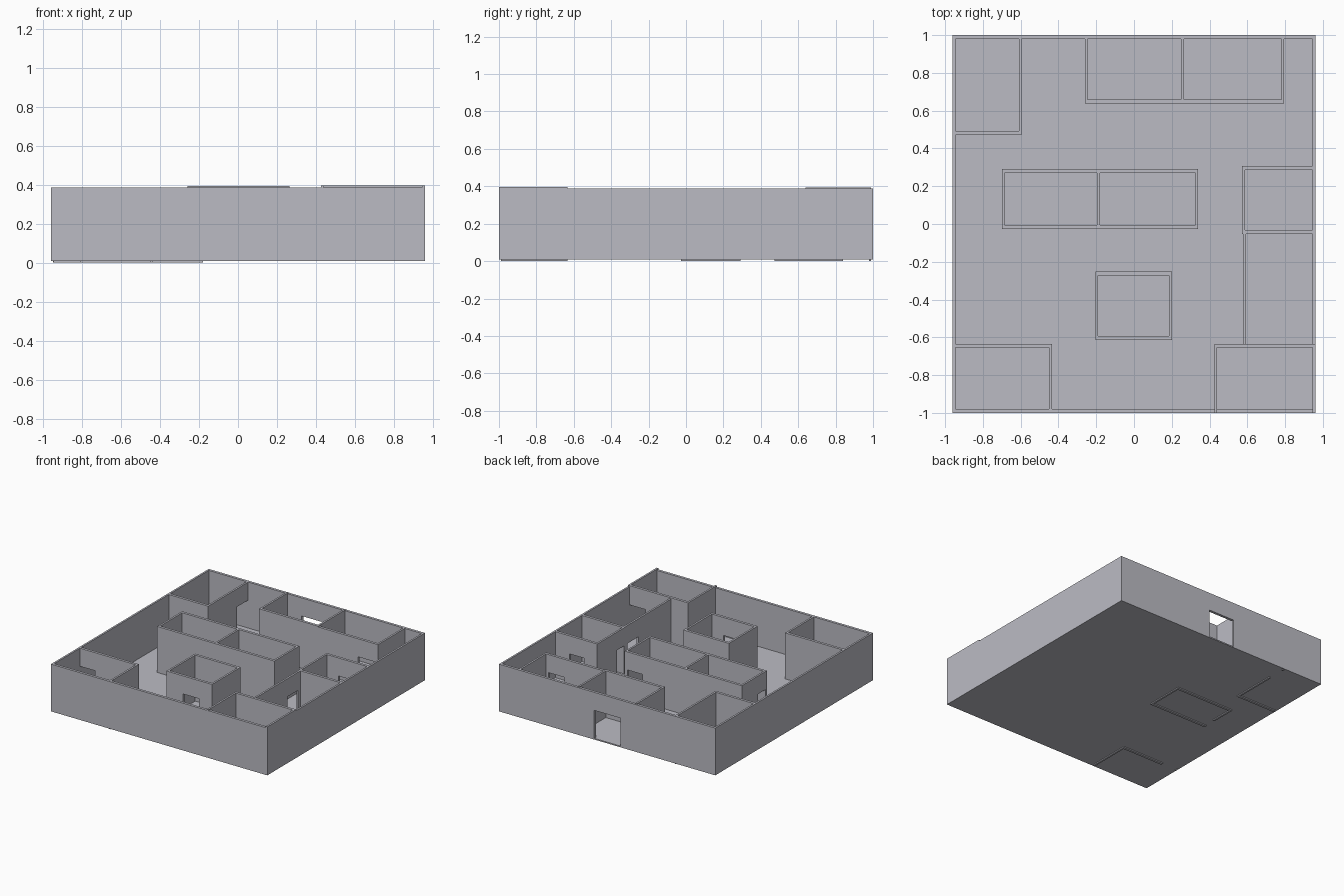
import bpy, bmesh
from mathutils import Matrix, Vector

old = bpy.data.objects.get("Cube")
if old:
    bpy.data.objects.remove(old)

# One plaster grey for the whole building
grey = bpy.data.materials.new("plaster_grey")
grey.use_nodes = True
colour = (0.5, 0.5, 0.55, 1)
grey.diffuse_color = colour
grey.node_tree.nodes["Principled BSDF"].inputs["Base Color"].default_value = colour

BASE, FLOOR, TOP, DOOR = 0.008, 0.018, 0.387, 0.242
TX, TY = 0.015, 0.021          # wall thickness along x and along y


def box(bm, lo, hi):
    lo, hi = Vector(lo), Vector(hi)
    m = Matrix.Translation((lo + hi) / 2) @ Matrix.Diagonal((*(hi - lo), 1))
    bmesh.ops.create_cube(bm, size=1, matrix=m)


def wall(bm, axis, at, start, end, door=None, low=BASE, top=TOP):
    """Wall running along axis, with its lower side at 'at' and an optional doorway."""
    def piece(a, b, z0, z1):
        if b - a < 0.001:
            return
        if axis == "x":
            box(bm, (a, at, z0), (b, at + TY, z1))
        else:
            box(bm, (at, a, z0), (at + TX, b, z1))
    if door is None:
        piece(start, end, low, top)
    else:
        piece(start, door[0], low, top)
        piece(door[1], end, low, top)
        piece(door[0], door[1], DOOR, top)


def build(name, walls, **levels):
    bm = bmesh.new()
    for w in walls:
        wall(bm, *w, **levels)
    finish(name, bm)


def finish(name, bm):
    mesh = bpy.data.meshes.new(name)
    bm.to_mesh(mesh)
    bm.free()
    mesh.materials.append(grey)
    bpy.context.collection.objects.link(bpy.data.objects.new(name, mesh))


# Floor slab
slab = bmesh.new()
box(slab, (-0.96, -1, BASE), (0.96, 1, FLOOR))
finish("floor", slab)

# Outer walls with the rear entrance
build("outer_walls", [
    ("x", -1, -0.96, 0.96),
    ("x", 1 - TY, -0.96, 0.96, (-0.12, 0.115)),
    ("y", -0.96, -1, 1),
    ("y", 0.96 - TX, -1, 1),
])

# Corner rooms
build("back_right_room", [
    ("x", 0.472, -0.95, -0.595),
    ("y", -0.61, 0.472, 0.99, (0.84, 0.979)),
], low=0)
build("front_right_room", [
    ("x", -0.655, -0.95, -0.435, (-0.945, -0.81)),
    ("y", -0.45, -0.99, -0.634),
], low=0)
build("front_left_room", [
    ("x", -0.655, 0.425, 0.96, (0.805, 0.945)),
    ("y", 0.425, -1, -0.634),
    ("y", 0.96 - TX, -1, -0.634),
], top=0.397)

# Pair of rooms along the back wall
build("entrance_room", [
    ("x", 0.638, -0.26, 0.265),
    ("y", -0.26, 0.638, 0.99),
    ("y", 0.25, 0.638, 0.99),
], top=0.393)
build("back_left_room", [
    ("x", 0.638, 0.265, 0.795, (0.617, 0.76)),
    ("y", 0.78, 0.638, 0.99),
])

# Double room in the middle
build("middle_right_room", [
    ("x", -0.026, -0.7, -0.18),
    ("x", 0.271, -0.7, -0.18),
    ("y", -0.7, -0.026, 0.292, (-0.005, 0.09)),
    ("y", -0.195, -0.026, 0.292),
], low=0)
build("middle_left_room", [
    ("x", -0.026, -0.18, 0.34),
    ("x", 0.271, -0.18, 0.34, (0.18, 0.315)),
    ("y", 0.325, -0.026, 0.292),
])

# Small free-standing room
build("small_room", [
    ("x", -0.615, -0.205, 0.2, (-0.058, 0.085)),
    ("x", -0.272, -0.205, 0.2),
    ("y", -0.205, -0.615, -0.251),
    ("y", 0.185, -0.615, -0.251),
])

# Rooms along the left side
build("left_side_rooms", [
    ("x", 0.286, 0.573, 0.95, (0.69, 0.82)),
    ("x", -0.054, 0.573, 0.95),
    ("y", 0.573, -0.054, 0.307, (-0.033, 0.055)),
    ("y", 0.577, -0.64, -0.054, (-0.22, -0.085)),
])
